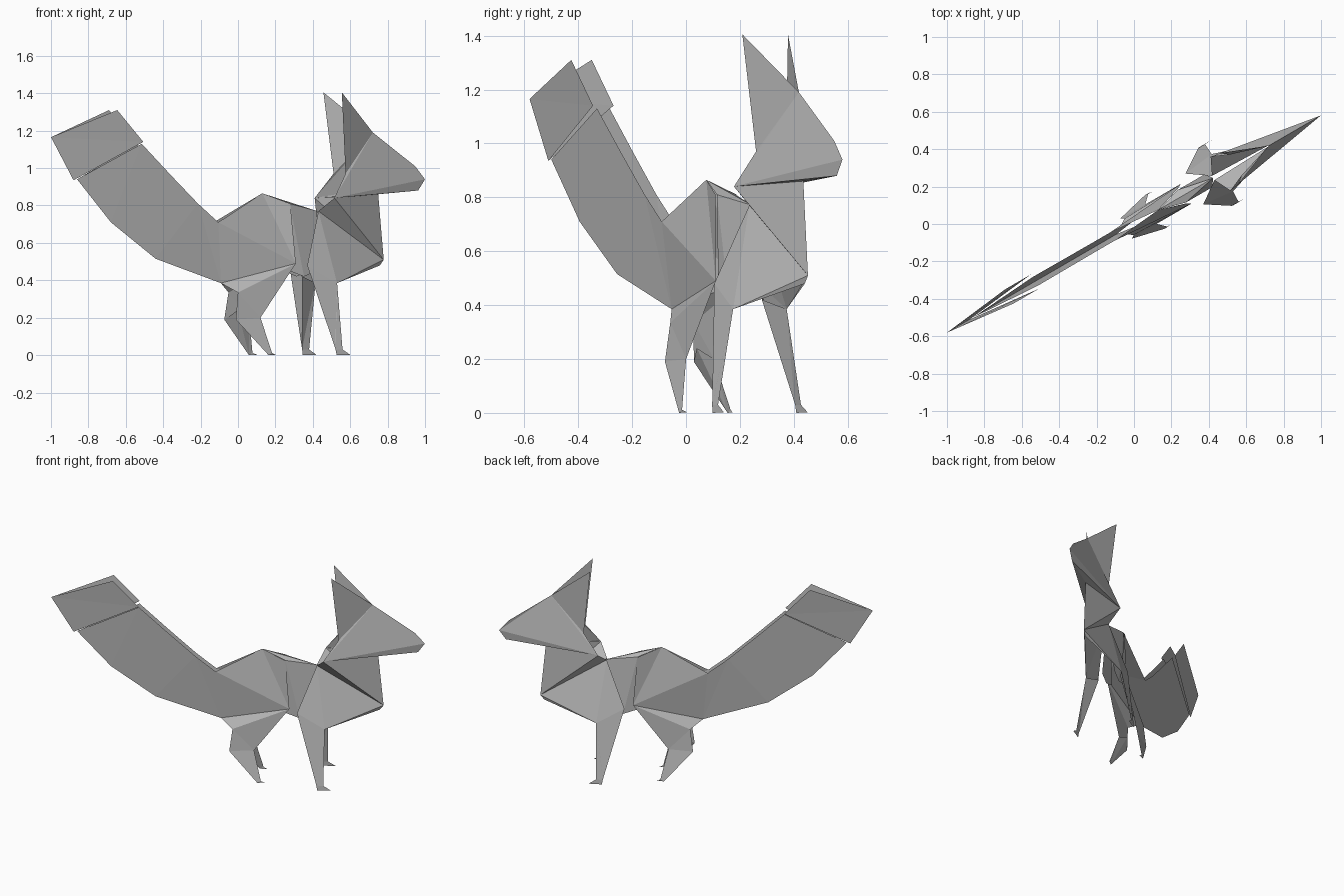
import bpy, math

HEADING = math.radians(30.15)   # the animal faces diagonally in plan

paper = bpy.data.materials.new("grey paper")
paper.diffuse_color = (0.5, 0.5, 0.5, 1)


def folded(name, points, faces):
    """Folded paper sheets for the right half (x forward), mirrored across the spine."""
    me = bpy.data.meshes.new(name)
    me.from_pydata(points, [], faces)
    me.materials.append(paper)
    ob = bpy.data.objects.new(name, me)
    bpy.context.collection.objects.link(ob)
    ob.rotation_euler.z = HEADING
    m = ob.modifiers.new("mirror", 'MIRROR')
    m.use_axis = (False, True, False)
    m.use_clip = True
    m.merge_threshold = 0.0005
    return ob


# tail: V-shaped sheet, closed below and open on top
folded("tail", [
    (-.611, -.027, 1.13), (-.428, -.026, .96), (-.262, -.025, .81), (-.136, -.025, .71),
    (-.995, 0, .94), (-.786, 0, .71), (-.509, 0, .515), (-.106, 0, .385)],
    [(0, 4, 5), (0, 5, 1), (1, 5, 6), (1, 6, 2), (2, 6, 7), (2, 7, 3)])

# wider tail tip wrapped around the tail end
folded("tail_tip", [
    (-1.156, 0, 1.165), (-1.017, 0, .935), (-.611, -.044, 1.14), (-.772, -.044, 1.31)],
    [(0, 1, 2), (0, 2, 3)])

# hip panels with thigh
folded("hips", [
    (-.136, -.025, .71), (.15, 0, .865), (.297, -.045, .81), (.323, -.06, .49),
    (-.106, 0, .385), (-.03, -.05, .335), (-.049, -.062, .19), (.104, -.06, .2)],
    [(0, 3, 1), (1, 3, 2), (0, 4, 3), (4, 5, 3), (5, 7, 3), (5, 6, 7)])

# lower hind legs: a folded taper ending in a small foot
folded("hind_leg", [
    (-.049, -.062, .19), (.104, -.06, .2), (.128, -.104, 0), (.15, -.104, .012),
    (.175, -.098, .002), (.02, -.035, .24)],
    [(0, 2, 3, 1), (2, 4, 3), (0, 5, 2), (5, 1, 2)])

# waist between hips and chest
folded("waist", [
    (.15, 0, .865), (.49, 0, .77), (.46, -.04, .45), (.385, -.04, .42), (.30, -.035, .45),
    (.297, -.04, .81)],
    [(0, 5, 1), (5, 4, 3), (5, 3, 2, 1)])

# shoulder and chest panels
folded("chest", [
    (.49, -.013, .77), (.373, -.095, .48), (.546, -.115, .385), (.878, 0, .48), (.901, 0, .51)],
    [(0, 1, 2), (0, 2, 4), (2, 3, 4)])

# front legs: folded taper with a small foot
folded("front_leg", [
    (.373, -.095, .48), (.546, -.115, .385), (.505, -.18, 0), (.50, -.178, .03),
    (.543, -.178, .03), (.589, -.18, .002), (.44, -.07, .42)],
    [(0, 3, 4, 1), (3, 2, 5, 4), (0, 6, 3), (6, 1, 3)])

# neck panels under the jaw
folded("neck", [
    (.49, -.013, .77), (.535, -.105, .84), (.867, 0, .86), (.901, 0, .51)],
    [(0, 1, 3), (1, 2, 3)])

# head: cheeks meeting on the brow and muzzle ridge
folded("head", [
    (.834, 0, 1.19), (.628, -.064, .97), (.535, -.105, .84), (1.114, 0, .88),
    (1.156, 0, .94), (1.095, 0, 1.01), (.867, 0, .86)],
    [(0, 1, 2), (0, 2, 4, 5), (2, 3, 4), (2, 6, 3)])

# ears
folded("ear", [(.585, -.098, 1.405), (.834, 0, 1.19), (.628, -.064, .97)], [(0, 2, 1)])
